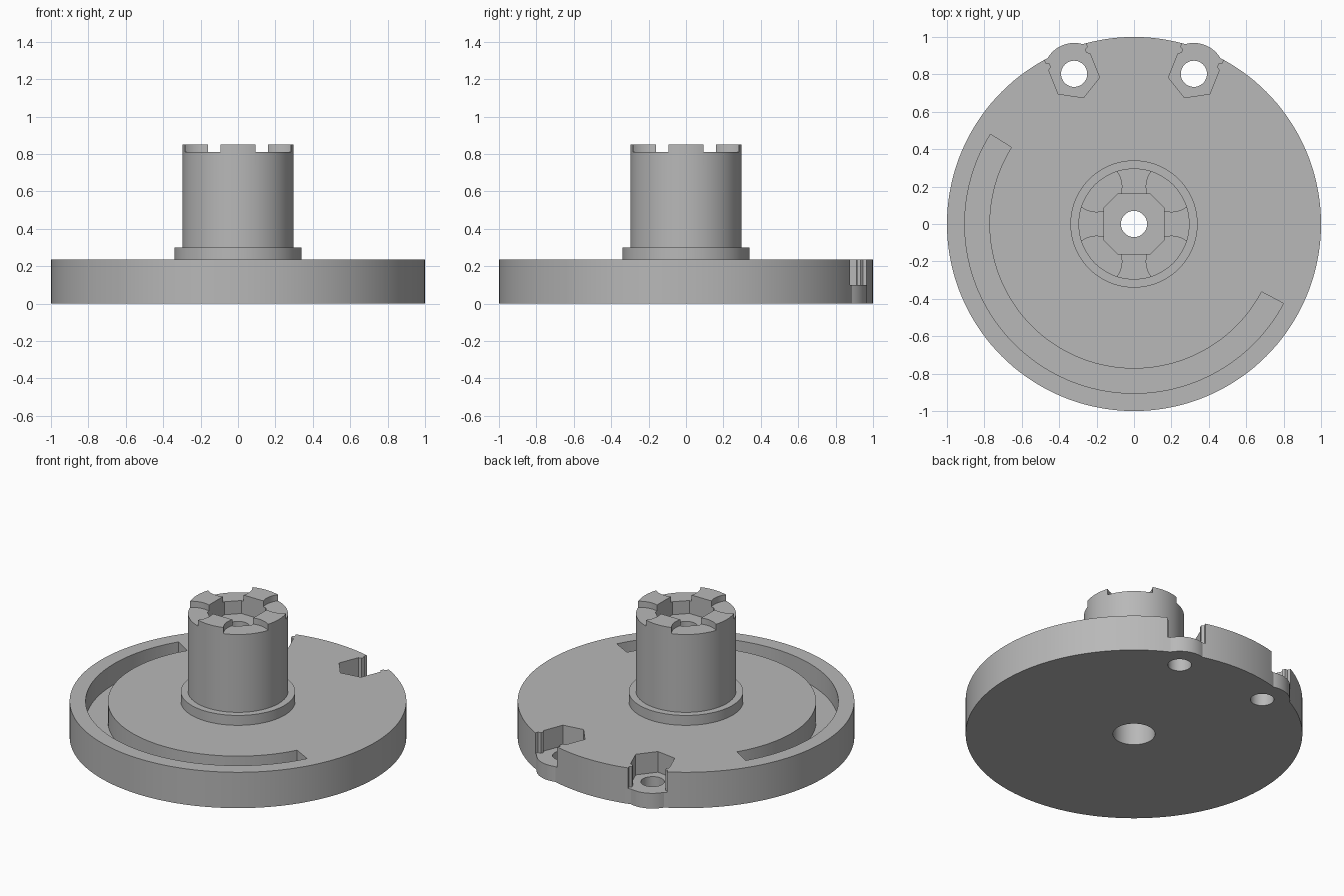
import bpy, bmesh
from math import sin, cos, tau, radians, hypot, atan2

cube = bpy.data.objects.get("Cube")
if cube:
    bpy.data.objects.remove(cube, do_unlink=True)

grey = bpy.data.materials.new("plain grey")
grey.use_nodes = True
grey.diffuse_color = (0.48, 0.48, 0.48, 1)
grey.node_tree.nodes["Principled BSDF"].inputs["Base Color"].default_value = grey.diffuse_color


def finish(bm, name):
    bmesh.ops.recalc_face_normals(bm, faces=bm.faces)
    mesh = bpy.data.meshes.new(name)
    bm.to_mesh(mesh)
    bm.free()
    mesh.materials.append(grey)
    obj = bpy.data.objects.new(name, mesh)
    bpy.context.collection.objects.link(obj)
    return obj


def lathe(name, profile, steps=144):
    """Revolve a closed (radius, height) profile about z."""
    bm = bmesh.new()
    rings = [[bm.verts.new((r * cos(tau * i / steps), r * sin(tau * i / steps), z))
              for r, z in profile] for i in range(steps)]
    n = len(profile)
    for i in range(steps):
        a, b = rings[i], rings[(i + 1) % steps]
        for j in range(n):
            k = (j + 1) % n
            bm.faces.new((a[j], b[j], b[k], a[k]))
    return finish(bm, name)


def prism(name, outline, z0, z1):
    """Extrude an (x, y) outline from z0 to z1."""
    bm = bmesh.new()
    low = [bm.verts.new((x, y, z0)) for x, y in outline]
    high = [bm.verts.new((x, y, z1)) for x, y in outline]
    bm.faces.new(low)
    bm.faces.new(high)
    for i in range(len(low)):
        j = (i + 1) % len(low)
        bm.faces.new((low[i], low[j], high[j], high[i]))
    return finish(bm, name)


def arc(cx, cy, r, start=0, end=360, steps=48):
    closed = end - start == 360
    count = steps if closed else steps + 1
    angles = [radians(start + (end - start) * i / steps) for i in range(count)]
    return [(cx + r * cos(a), cy + r * sin(a)) for a in angles]


def combine(target, tool, operation):
    mod = target.modifiers.new(operation.lower(), 'BOOLEAN')
    mod.operation = operation
    mod.solver = 'EXACT'
    mod.object = tool
    bpy.context.view_layer.objects.active = target
    bpy.ops.object.modifier_apply(modifier=mod.name)
    bpy.data.objects.remove(tool, do_unlink=True)


# Disc, collar and hub with a stepped central bore
body = lathe("flanged_hub", [
    (0.125, 0), (1, 0), (1, 0.235), (0.34, 0.235), (0.34, 0.3), (0.297, 0.3),
    (0.297, 0.85), (0.07, 0.85), (0.07, 0.6), (0.125, 0.6)])

# Curved slot in the disc's top
slot = arc(0, 0, 0.905, 148, 332, 80) + arc(0, 0, 0.773, 332, 148, 80)
combine(body, prism("slot_cutter", slot, 0.1, 0.4), 'DIFFERENCE')

# Two rounded lugs, each with a hexagonal pocket open at the rim and a bolt hole
half = [(-0.137, 0), (-0.0685, 0.119), (0.0685, 0.119), (0.08, 0.102),
        (0.1, 0.102), (0.108, 0.119), (0.3, 0.119)]
pocket = half + [(u, -v) for u, v in reversed(half[1:])]
for side in (-1, 1):
    cx, cy = side * 0.32, 0.803
    a = atan2(cy, cx)
    turned = [(cx + u * cos(a) - v * sin(a), cy + u * sin(a) + v * cos(a)) for u, v in pocket]
    combine(body, prism("lug", arc(cx, cy, 0.165), 0, 0.1), 'UNION')
    combine(body, prism("pocket_cutter", turned, 0.1, 0.4), 'DIFFERENCE')
    combine(body, prism("bolt_cutter", arc(cx, cy, 0.07), -0.1, 0.4), 'DIFFERENCE')

# Socket in the hub's top, a square with clipped corners
corner = hypot(0.16, 0.088)
tilt = atan2(0.088, 0.16)
socket = []
for q in range(4):
    for a in (q * tau / 4 - tilt, q * tau / 4 + tilt):
        socket.append((corner * cos(a), corner * sin(a)))
combine(body, prism("socket_cutter", socket, 0.725, 1), 'DIFFERENCE')

# Round scoops on the diagonals leave four raised teeth
for sx in (-1, 1):
    for sy in (-1, 1):
        scoop = arc(sx * 0.2, sy * 0.2, 0.135)
        combine(body, prism("scoop_cutter", scoop, 0.81, 1), 'DIFFERENCE')

# Smooth round walls, crisp edges
bpy.ops.object.select_all(action='DESELECT')
body.select_set(True)
bpy.context.view_layer.objects.active = body
bpy.ops.object.shade_smooth_by_angle(angle=radians(25))
